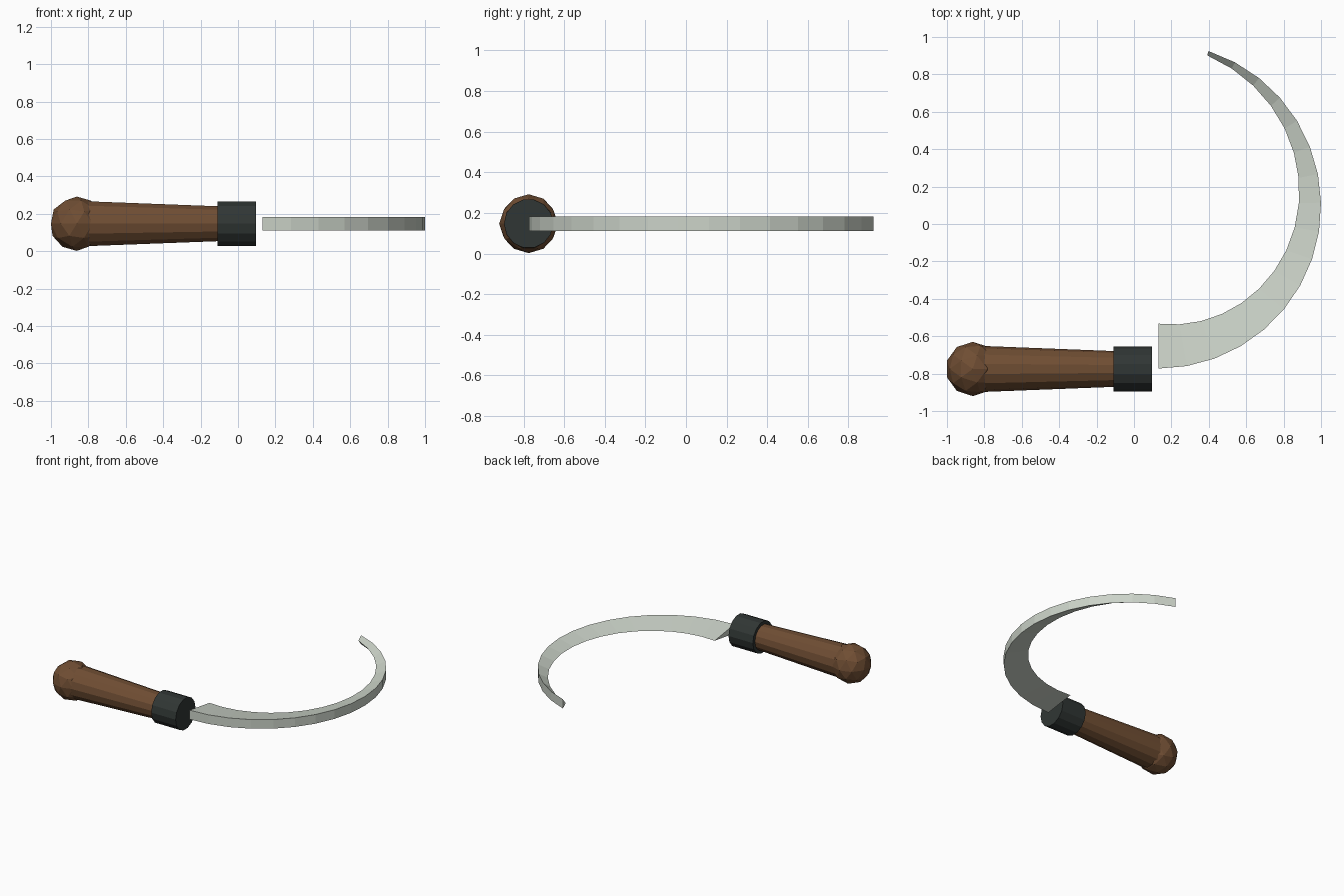
import bpy, bmesh
from math import pi, cos, sin, radians

if "Cube" in bpy.data.objects:
    bpy.data.objects.remove(bpy.data.objects["Cube"])

AXIS_Y, AXIS_Z = -0.775, 0.147


def material(name, rgb):
    m = bpy.data.materials.new(name)
    m.diffuse_color = (*rgb, 1)
    m.use_nodes = True
    m.node_tree.nodes["Principled BSDF"].inputs["Base Color"].default_value = m.diffuse_color
    return m


wood = material("wood", (0.16, 0.075, 0.033))
dark_metal = material("dark_metal", (0.03, 0.037, 0.035))
steel = material("steel", (0.60, 0.65, 0.58))


def tapered_rod(name, x0, x1, r0, r1, mat):
    """14-sided rod lying along the handle axis."""
    bpy.ops.mesh.primitive_cone_add(
        vertices=14, radius1=r0, radius2=r1, depth=x1 - x0,
        location=((x0 + x1) / 2, AXIS_Y, AXIS_Z), rotation=(0, pi / 2, 0))
    ob = bpy.context.object
    ob.name = name
    ob.data.materials.append(mat)
    return ob


# Wooden grip and the metal collar at its end
tapered_rod("handle", -0.86, -0.05, 0.125, 0.0935, wood)
tapered_rod("ferrule", -0.11, 0.097, 0.121, 0.121, dark_metal)

# Faceted knob
bpy.ops.mesh.primitive_ico_sphere_add(
    subdivisions=2, radius=0.145, location=(-0.862, AXIS_Y, AXIS_Z))
knob = bpy.context.object
knob.name = "pommel"
knob.data.materials.append(wood)

# Curved blade: triangular section (thick spine, sharp inner edge), tapering
CX, CY, R, HALF, STEPS = 0.13, 0.097, 0.87, 0.035, 16
bm = bmesh.new()
rings = []
for i in range(STEPS + 1):
    t = i / STEPS
    a = radians(-90 + 162 * t)
    inner = R - (0.24 + (0.024 - 0.24) * t)
    section = [(R, -HALF), (R, HALF), (inner, 0)]
    rings.append([bm.verts.new((CX + r * cos(a), CY + r * sin(a), AXIS_Z + z))
                  for r, z in section])
for a, b in zip(rings, rings[1:]):
    for j in range(3):
        k = (j + 1) % 3
        bm.faces.new((a[j], b[j], b[k], a[k]))
bm.faces.new(rings[0])
bm.faces.new(rings[-1])
bmesh.ops.recalc_face_normals(bm, faces=bm.faces)
mesh = bpy.data.meshes.new("blade")
bm.to_mesh(mesh)
bm.free()
mesh.materials.append(steel)
bpy.context.collection.objects.link(bpy.data.objects.new("blade", mesh))
